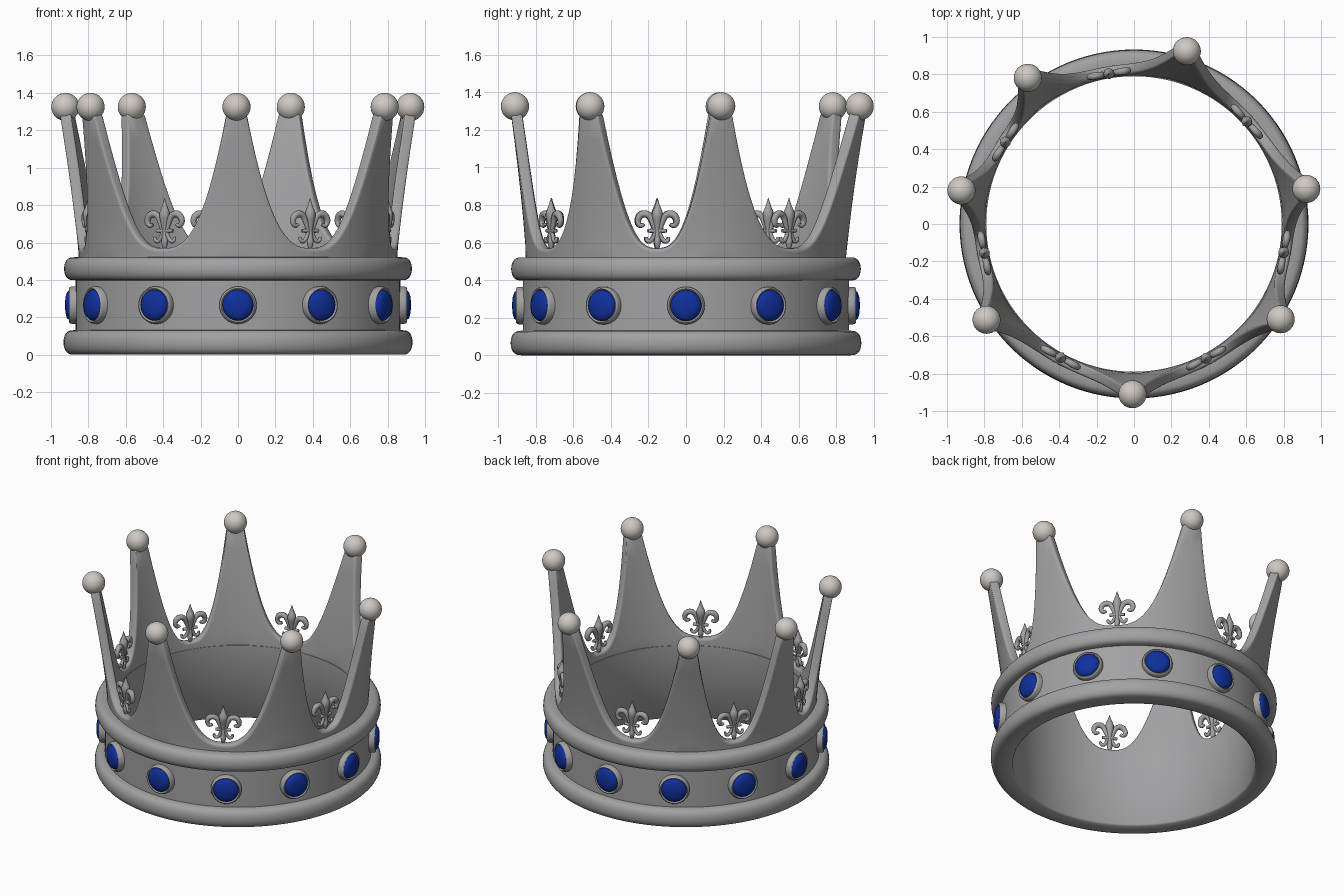
import bpy, bmesh, math
from mathutils import Vector

if "Cube" in bpy.data.objects:
    bpy.data.objects.remove(bpy.data.objects["Cube"])


def material(name, rgb):
    m = bpy.data.materials.new(name)
    m.use_nodes = True
    m.diffuse_color = (*rgb, 1)
    m.node_tree.nodes["Principled BSDF"].inputs["Base Color"].default_value = (*rgb, 1)
    return m


silver = material("silver grey", (0.36, 0.36, 0.37))
pearl = material("pearl white", (0.62, 0.58, 0.54))
blue = material("sapphire blue", (0.005, 0.03, 0.34))


def add(name, data, mat):
    ob = bpy.data.objects.new(name, data)
    bpy.context.collection.objects.link(ob)
    if not data.materials:
        data.materials.append(mat)
    return ob


def smooth(ob, angle=40):
    bpy.ops.object.select_all(action='DESELECT')
    bpy.context.view_layer.objects.active = ob
    ob.select_set(True)
    bpy.ops.object.shade_smooth_by_angle(angle=math.radians(angle))


def lathe(name, profile, steps, closed=False):
    """Spin a (radius, height) profile around z."""
    bm = bmesh.new()
    vs = [bm.verts.new((r, 0, h)) for r, h in profile]
    for a, b in zip(vs, vs[1:] + (vs[:1] if closed else [])):
        if a != b:
            bm.edges.new((a, b))
    if not closed:
        extra = [e for e in bm.edges if set(e.verts) == {vs[0], vs[-1]}]
        bmesh.ops.delete(bm, geom=extra, context='EDGES')
    bmesh.ops.spin(bm, geom=bm.verts[:] + bm.edges[:], axis=(0, 0, 1), cent=(0, 0, 0),
                   angle=math.tau, steps=steps, use_merge=False)
    bmesh.ops.remove_doubles(bm, verts=bm.verts, dist=1e-4)
    bmesh.ops.recalc_face_normals(bm, faces=bm.faces)
    me = bpy.data.meshes.new(name)
    bm.to_mesh(me)
    bm.free()
    return me


def polar(r, deg, z):
    a = math.radians(deg)
    return Vector((r * math.cos(a), r * math.sin(a), z))


# Band with two rounded rolls
def roll(z, half, depth):
    return [(0.868 + depth * max(0, math.cos(t)) ** 0.6, z + half * math.sin(t))
            for t in (math.radians(d) for d in range(-90, 91, 15))]


band = add("band", lathe("band", [(0.79, 0.01), (0.80, 0)] + roll(0.066, 0.066, 0.065)
                         + roll(0.46, 0.062, 0.062) + [(0.79, 0.522)], 112, True), silver)
smooth(band, 50)

# Spikes: (direction in degrees, radius of the tip)
spikes = [(-90.5, 0.91), (-33, 0.935), (11.5, 0.94), (73, 0.966),
          (126, 0.966), (169, 0.94), (213, 0.94)]
n = len(spikes)
TIP, STEPS, ROWS, FOOT = 3.4, 14, 6, 0.45
gaps = [(spikes[(i + 1) % n][0] - spikes[i][0]) % 360 / 2 for i in range(n)]

columns = []    # (angle, top height, tip radius)
for i, (ang, rad) in enumerate(spikes):
    for side, half in ((-1, gaps[i - 1]), (1, gaps[i])):
        part = []
        for k in range(STEPS + (side < 0)):
            g = k / STEPS
            part.append((ang + side * (TIP + (half - TIP) * g),
                         0.57 + 0.72 * (1 - g) ** 2.75, rad))
        columns += part[::-1] + [(ang, 1.29, rad)] if side < 0 else part

bm = bmesh.new()
grid = []
for ang, top, rad in columns:
    col = []
    for j in range(ROWS + 1):
        z = FOOT + (top - FOOT) * j / ROWS
        lean = max(0, (z - 0.5) / 0.8) ** 1.3
        col.append(bm.verts.new(polar(0.821 + (rad - 0.827) * lean, ang, z)))
    grid.append(col)
for a, b in zip(grid, grid[1:] + grid[:1]):
    for j in range(ROWS):
        bm.faces.new((a[j], b[j], b[j + 1], a[j + 1]))
me = bpy.data.meshes.new("spiked_wall")
bm.to_mesh(me)
bm.free()
wall = add("spiked_wall", me, silver)
solid = wall.modifiers.new("thickness", 'SOLIDIFY')
solid.thickness, solid.offset, solid.use_even_offset = 0.058, 0, True
bev = wall.modifiers.new("round_rim", 'BEVEL')
bev.width, bev.segments, bev.use_clamp_overlap = 0.016, 3, False
bev.limit_method, bev.angle_limit = 'ANGLE', math.radians(55)
smooth(wall, 60)

# Pearl on every tip
ball = lathe("pearl", [(0.075 * math.sin(math.pi * k / 16), -0.075 * math.cos(math.pi * k / 16))
                       for k in range(17)], 32)
for i, (ang, rad) in enumerate(spikes):
    ob = add(f"pearl_{i + 1}", ball, pearl)
    ob.location = polar(rad, ang, 1.325)
    smooth(ob)

# Twelve gems in raised settings
bezel = lathe("setting", [(0.10, 0.84), (0.10, 0.888), (0.096, 0.9), (0.09, 0.904),
                          (0.084, 0.9), (0.081, 0.885)], 40)
gem = lathe("gem", [(0.083, 0.88), (0.081, 0.9), (0.07, 0.914), (0.045, 0.922), (0, 0.926)], 40)
for i in range(12):
    turn = polar(1, i * 30 - 90, 0).to_track_quat('Z', 'Y').to_euler()
    for name, data, mat in (("setting", bezel, silver), ("gem", gem, blue)):
        ob = add(f"{name}_{i + 1}", data, mat)
        ob.location.z = 0.265
        ob.rotation_euler = turn
        smooth(ob, 50)

# Lily ornament: strokes of (x, z, thickness)
petal = [(0, 0.09, 0.012), (0, 0.13, 0.02), (0, 0.185, 0.034), (0, 0.225, 0.014), (0, 0.27, 0.001)]
tail = [(0, 0.1, 0.012), (0, 0.06, 0.014), (0, 0.03, 0.022), (0, -0.01, 0.006)]
leaf = [(0.012, 0.09, 0.01), (0.022, 0.13, 0.014), (0.045, 0.185, 0.018), (0.09, 0.185, 0.02),
        (0.11, 0.145, 0.016), (0.09, 0.115, 0.013), (0.072, 0.13, 0.01)]
curl = [(0.01, 0.095, 0.01), (0.02, 0.06, 0.011), (0.04, 0.035, 0.012), (0.062, 0.045, 0.011),
        (0.06, 0.062, 0.008)]
bar = [(-0.05, 0.095, 0.01), (0, 0.095, 0.013), (0.05, 0.095, 0.01)]


def mirrored(stroke):
    return [(-x, z, t) for x, z, t in stroke]


cu = bpy.data.curves.new("lily_strokes", 'CURVE')
cu.dimensions, cu.bevel_depth, cu.bevel_resolution = '3D', 1, 2
cu.use_fill_caps, cu.resolution_u = True, 5
for stroke in (petal, tail, leaf, mirrored(leaf), curl, mirrored(curl), bar):
    sp = cu.splines.new('NURBS')
    sp.points.add(len(stroke) - 1)
    for p, (x, z, t) in zip(sp.points, stroke):
        p.co, p.radius = (x, 0, z, 1), t
    sp.order_u, sp.use_endpoint_u = 3, True
strokes = add("lily_strokes", cu, silver)
bpy.context.view_layer.update()
lily = bpy.data.meshes.new_from_object(
    strokes.evaluated_get(bpy.context.evaluated_depsgraph_get()))
bpy.data.objects.remove(strokes)
lily.materials.clear()

for i, (ang, rad) in enumerate(spikes):
    mid = ang + gaps[i]
    ob = add(f"lily_{i + 1}", lily, silver)
    ob.location = polar(0.815, mid, 0.568)
    ob.rotation_euler.z = math.radians(mid + 90)
    smooth(ob, 60)
